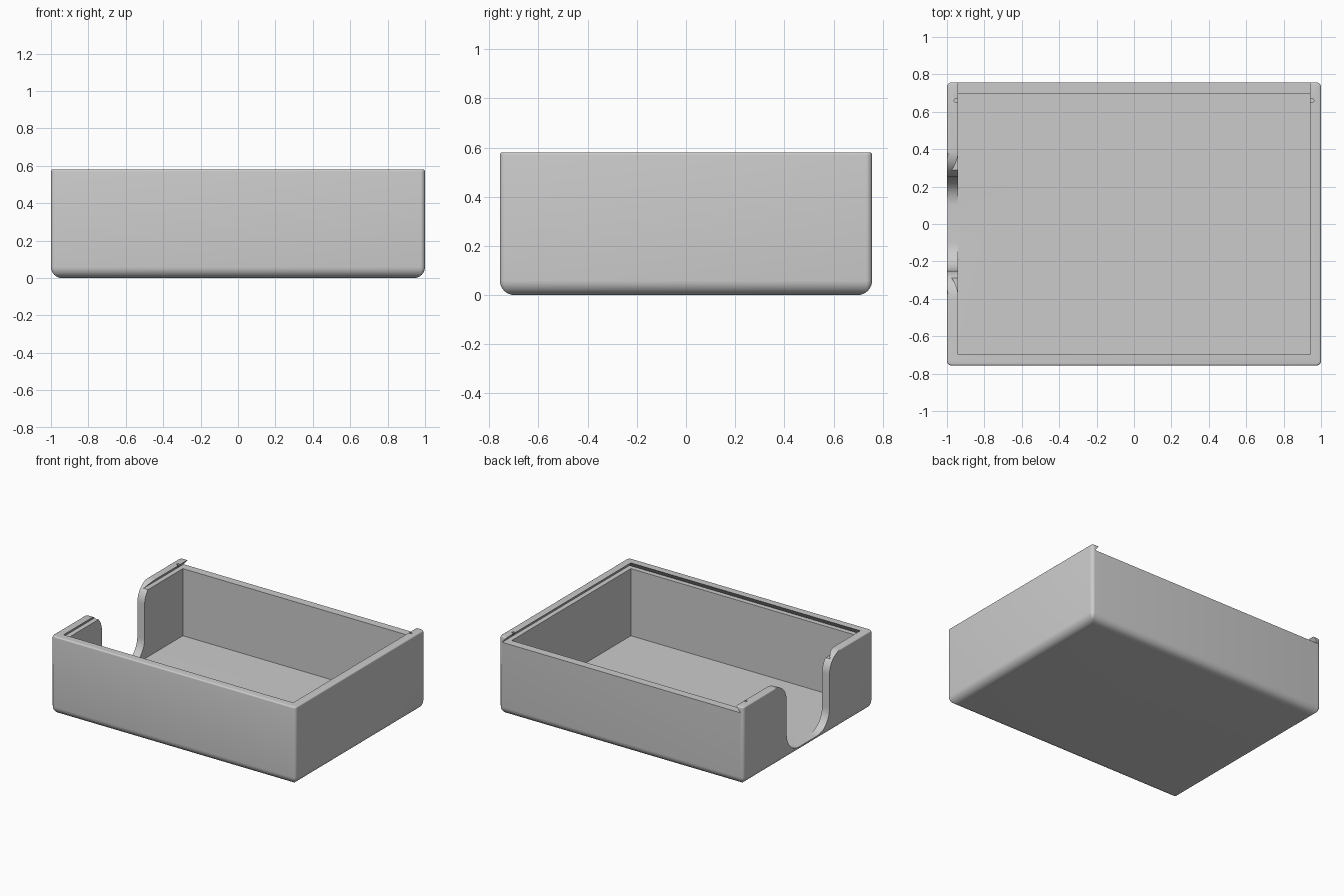
import bpy
import bmesh
import math
from mathutils import Vector

cube = bpy.data.objects.get("Cube")
if cube:
    bpy.data.objects.remove(cube, do_unlink=True)

HX, HY, H = 1.0, 0.757, 0.58      # outer half sizes and height
WALL, FLOOR, LEDGE = 0.06, 0.04, 0.537
CORNER, FOOT, RIM = 0.025, 0.06, 0.01   # fillet radii

grey = bpy.data.materials.new("light_grey")
grey.use_nodes = True
colour = (0.6, 0.6, 0.6, 1)
grey.diffuse_color = colour
grey.node_tree.nodes["Principled BSDF"].inputs["Base Color"].default_value = colour


def loft(name, rings):
    """Skin a stack of equal-length closed rings and cap both ends."""
    bm = bmesh.new()
    loops = [[bm.verts.new(p) for p in ring] for ring in rings]
    n = len(loops[0])
    for a, b in zip(loops, loops[1:]):
        for i in range(n):
            j = (i + 1) % n
            bm.faces.new((a[i], a[j], b[j], b[i]))
    bm.faces.new(loops[0][::-1])
    bm.faces.new(loops[-1])
    bmesh.ops.recalc_face_normals(bm, faces=bm.faces)
    mesh = bpy.data.meshes.new(name)
    bm.to_mesh(mesh)
    bm.free()
    mesh.materials.append(grey)
    obj = bpy.data.objects.new(name, mesh)
    bpy.context.collection.objects.link(obj)
    return obj


def arc(cx, cy, r, start, end, steps):
    """Points on a circular arc, angles in degrees."""
    angles = [math.radians(start + (end - start) * i / steps) for i in range(steps + 1)]
    return [(cx + r * math.cos(a), cy + r * math.sin(a)) for a in angles]


def rounded_ring(inset, z):
    """Rounded rectangle of the outer body, shrunk by inset."""
    r = max(CORNER - inset, 0.003)
    x, y = HX - inset - r, HY - inset - r
    pts = []
    for k, (sx, sy) in enumerate([(1, 1), (-1, 1), (-1, -1), (1, -1)]):
        pts += arc(sx * x, sy * y, r, 90 * k, 90 * k + 90, 6)
    return [Vector((px, py, z)) for px, py in pts]


def rectangle(x0, x1, y0, y1, z):
    return [Vector(p) for p in ((x0, y0, z), (x1, y0, z), (x1, y1, z), (x0, y1, z))]


# Outer body: rounded foot, straight walls, softened rim
profile = [(FOOT + x, FOOT + z) for x, z in arc(0, 0, FOOT, 270, 180, 10)]
profile += [(RIM + x, H - RIM + z) for x, z in arc(0, 0, RIM, 180, 90, 4)]
box = loft("open_box", [rounded_ring(inset, z) for inset, z in profile])

# Storage cavity
ix, iy = HX - WALL, HY - WALL
cutters = [loft("cavity_cutter", [rectangle(-ix, ix, -iy, iy, z) for z in (FLOOR, H + 0.2)])]

# Dovetail channel for a sliding lid, open at the back
slope = 0.036 / (H - LEDGE)
top = H + 0.01
spread = [(0.036, LEDGE), (0.036 - slope * (top - LEDGE), top)]
cutters.append(loft("lid_channel_cutter",
                    [rectangle(-ix - s, ix + s, -iy - s, HY + 0.2, z) for s, z in spread]))

# Finger notch in one side: rounded bottom, straight sides, flared top
half = arc(0.10, FLOOR + 0.15, 0.15, 270, 360, 12)
half += arc(0.39, H - 0.14, 0.14, 180, 90, 12) + [(0.39, H + 0.1)]
outline = half + [(-y, z) for y, z in reversed(half)]
cutters.append(loft("finger_notch_cutter",
                    [[Vector((x, y, z)) for y, z in outline] for x in (-HX - 0.1, -HX + 0.2)]))

# Small catch holes in the side lips
for side in (-1, 1):
    cutters.append(loft("catch_hole_cutter",
                        [[Vector((x, y, z)) for x, y in arc(side * 0.952, 0.66, 0.01, 0, 345, 23)]
                         for z in (LEDGE + 0.005, H + 0.1)]))

# Cut the body, then discard the cutters
bpy.ops.object.select_all(action='DESELECT')
bpy.context.view_layer.objects.active = box
box.select_set(True)
for cutter in cutters:
    cutter.hide_render = True
    cut = box.modifiers.new(cutter.name, 'BOOLEAN')
    cut.operation = 'DIFFERENCE'
    cut.solver = 'EXACT'
    cut.object = cutter
    bpy.ops.object.modifier_apply(modifier=cut.name)
for cutter in cutters:
    bpy.data.objects.remove(cutter, do_unlink=True)

bpy.ops.object.shade_smooth_by_angle(angle=math.radians(30))
